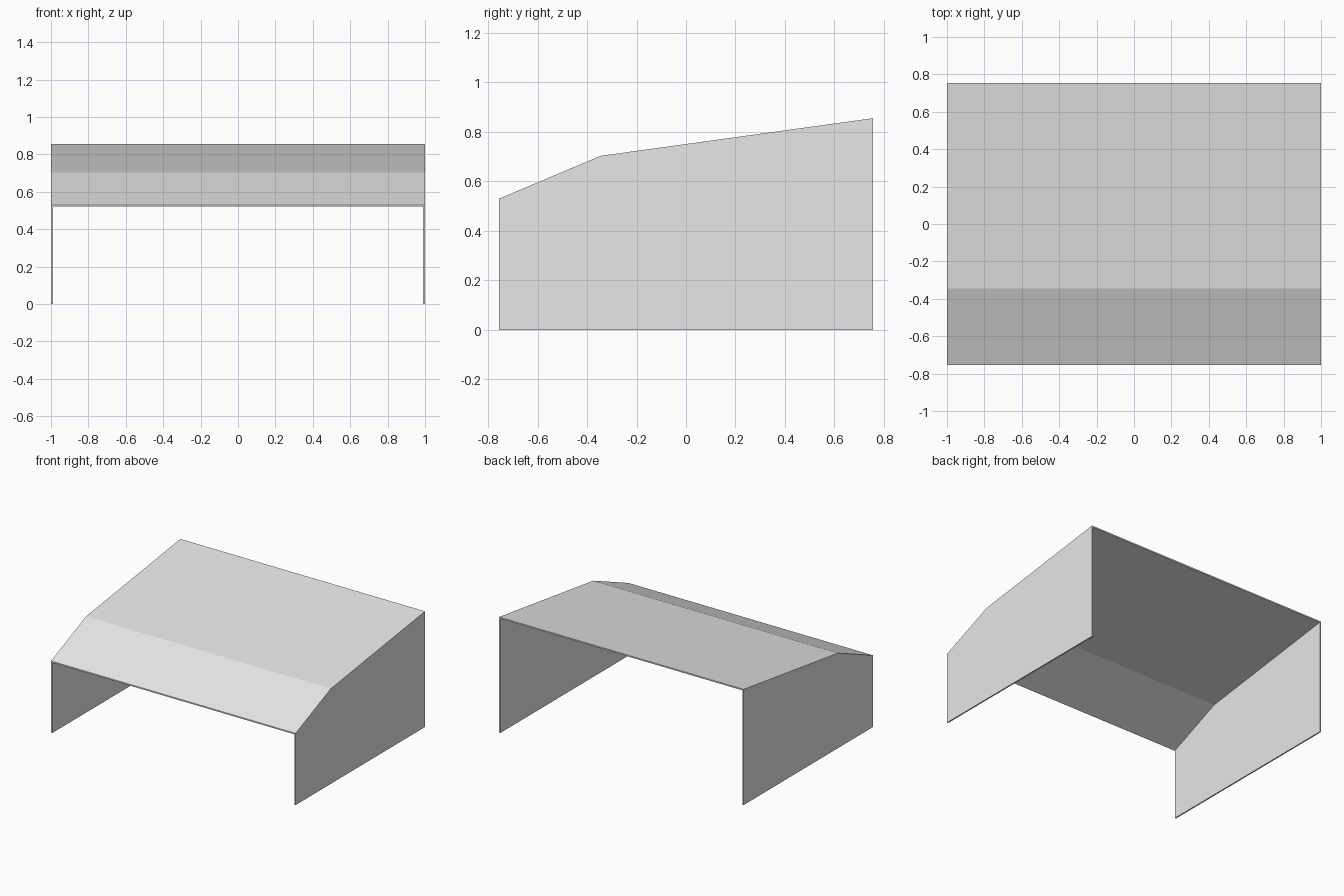
import bpy
import bmesh

if "Cube" in bpy.data.objects:
    bpy.data.objects.remove(bpy.data.objects["Cube"])

T = 0.01  # panel thickness
TOP = [(-0.755, 0.53), (-0.345, 0.703), (0.755, 0.855)]  # roof line in (y, z)

grey = bpy.data.materials.new("light grey")
grey.diffuse_color = (0.8, 0.8, 0.8, 1)
grey.use_nodes = True
grey.node_tree.nodes["Principled BSDF"].inputs["Base Color"].default_value = grey.diffuse_color


def extrude_profile(name, profile, x0, x1):
    """Solid with a (y, z) profile running from x0 to x1."""
    bm = bmesh.new()
    face = bm.faces.new([bm.verts.new((x0, y, z)) for y, z in profile])
    moved = bmesh.ops.extrude_face_region(bm, geom=[face], use_keep_orig=True)["geom"]
    verts = [v for v in moved if isinstance(v, bmesh.types.BMVert)]
    bmesh.ops.translate(bm, verts=verts, vec=(x1 - x0, 0, 0))
    bmesh.ops.recalc_face_normals(bm, faces=bm.faces)
    mesh = bpy.data.meshes.new(name)
    bm.to_mesh(mesh)
    bm.free()
    mesh.materials.append(grey)
    obj = bpy.data.objects.new(name, mesh)
    bpy.context.collection.objects.link(obj)
    return obj


# Side walls, standing on the ground and cut to the roof line
wall = TOP + [(0.755, 0), (-0.755, 0)]
extrude_profile("left_wall", wall, -1, -1 + T)
extrude_profile("right_wall", wall, 1 - T, 1)

# Folded roof sheet between the walls
roof = TOP + [(y, z - T) for y, z in reversed(TOP)]
extrude_profile("roof", roof, -1 + T, 1 - T)
